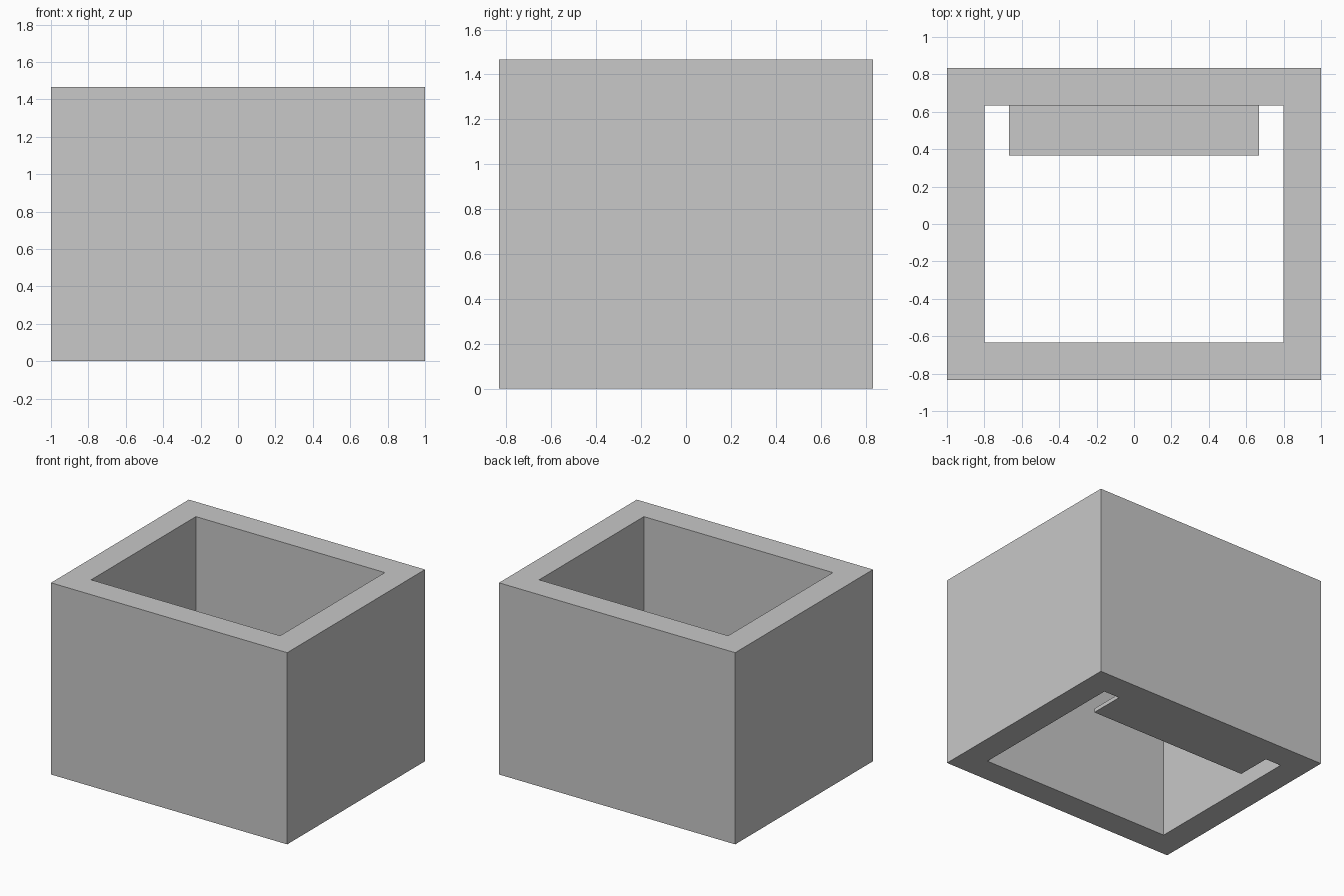
import bpy
import bmesh

if "Cube" in bpy.data.objects:
    bpy.data.objects.remove(bpy.data.objects["Cube"], do_unlink=True)

HALF_X, HALF_Y, HEIGHT = 1.0, 0.833, 1.467
WALL = 0.2

grey = bpy.data.materials.new("plain_grey")
grey.use_nodes = True
colour = (0.578, 0.578, 0.578, 1.0)
grey.diffuse_color = colour
grey.node_tree.nodes["Principled BSDF"].inputs["Base Color"].default_value = colour


def corners(bm, x0, x1, y0, y1):
    """Four corner vertices of a rectangle on the ground."""
    return [bm.verts.new((x, y, 0)) for x, y in
            [(x0, y0), (x1, y0), (x1, y1), (x0, y1)]]


def extruded(name, build, height):
    """Make a flat-shaded object by extruding a flat outline up from z = 0."""
    bm = bmesh.new()
    build(bm)
    up = bmesh.ops.extrude_face_region(bm, geom=bm.faces[:], use_keep_orig=True)
    verts = [g for g in up["geom"] if isinstance(g, bmesh.types.BMVert)]
    bmesh.ops.translate(bm, verts=verts, vec=(0, 0, height))
    bmesh.ops.recalc_face_normals(bm, faces=bm.faces)
    mesh = bpy.data.meshes.new(name)
    bm.to_mesh(mesh)
    bm.free()
    mesh.materials.append(grey)
    obj = bpy.data.objects.new(name, mesh)
    bpy.context.collection.objects.link(obj)


# Four thick walls, open at the top and bottom
def wall_ring(bm):
    outer = corners(bm, -HALF_X, HALF_X, -HALF_Y, HALF_Y)
    inner = corners(bm, WALL - HALF_X, HALF_X - WALL, WALL - HALF_Y, HALF_Y - WALL)
    for i in range(4):
        j = (i + 1) % 4
        bm.faces.new((outer[i], outer[j], inner[j], inner[i]))


extruded("box_walls", wall_ring, HEIGHT)


# Thin ledge flush with the bottom, reaching in from the back wall
def ledge_outline(bm):
    back = HALF_Y - WALL
    bm.faces.new(corners(bm, -0.667, 0.667, back - 0.267, back))


extruded("bottom_ledge", ledge_outline, 0.03)
